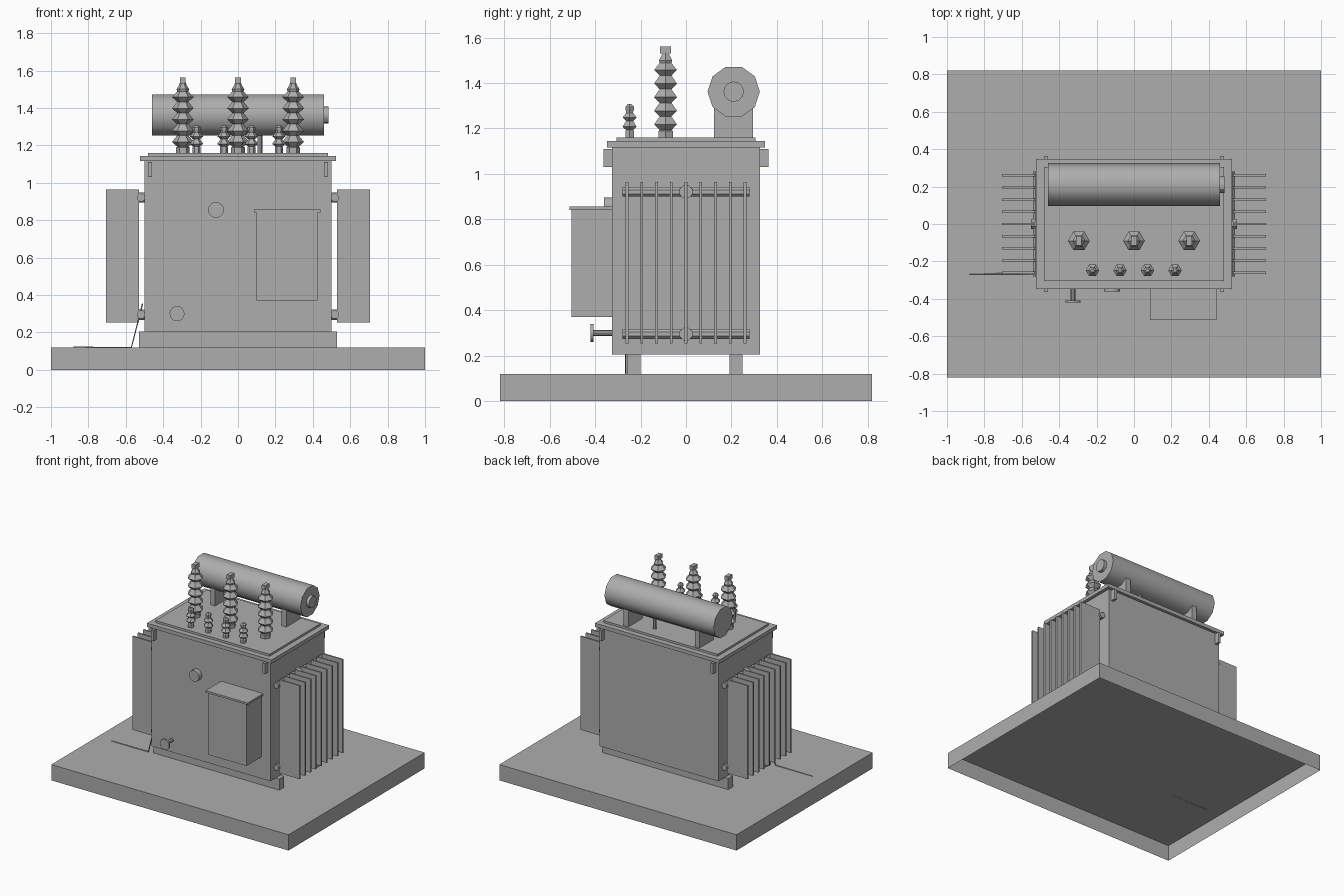
import bpy, bmesh, math
from mathutils import Matrix, Vector

default = bpy.data.objects.get("Cube")
if default:
    bpy.data.objects.remove(default, do_unlink=True)

GREY = (0.42, 0.42, 0.42, 1)
paint = bpy.data.materials.new("plain_grey")
paint.use_nodes = True
paint.diffuse_color = GREY
paint.node_tree.nodes["Principled BSDF"].inputs["Base Color"].default_value = GREY


def finish(name, bm, smooth_angle=None):
    mesh = bpy.data.meshes.new(name)
    bm.to_mesh(mesh)
    bm.free()
    mesh.materials.append(paint)
    if smooth_angle:
        for p in mesh.polygons:
            p.use_smooth = True
        mesh.set_sharp_from_angle(angle=math.radians(smooth_angle))
    obj = bpy.data.objects.new(name, mesh)
    bpy.context.collection.objects.link(obj)
    return obj


def box(name, x, y, z, open_bottom=False):
    """Box from (min, max) pairs on each axis."""
    size = Vector([b - a for a, b in (x, y, z)])
    mid = Vector([(a + b) / 2 for a, b in (x, y, z)])
    bm = bmesh.new()
    bmesh.ops.create_cube(bm, size=1, matrix=Matrix.Translation(mid) @ Matrix.Diagonal(size).to_4x4())
    if open_bottom:
        low = [f for f in bm.faces if f.normal.z < -0.9]
        bmesh.ops.delete(bm, geom=low, context='FACES_ONLY')
    return finish(name, bm)


def lathe(name, profile, start, axis='Z', sides=6, phase=0, smooth=None):
    """Revolve (radius, distance) points around an axis that begins at start."""
    turn = {'Z': Matrix.Identity(4),
            'X': Matrix.Rotation(math.pi / 2, 4, 'Y'),
            'Y': Matrix.Rotation(-math.pi / 2, 4, 'X')}[axis]
    bm = bmesh.new()
    rings = []
    for r, h in profile:
        angles = [math.radians(phase) + math.tau * i / sides for i in range(sides)]
        rings.append([bm.verts.new((r * math.cos(a), r * math.sin(a), h)) for a in angles])
    for lower, upper in zip(rings, rings[1:]):
        for i in range(sides):
            j = (i + 1) % sides
            bm.faces.new((lower[i], lower[j], upper[j], upper[i]))
    bm.faces.new(rings[0][::-1])
    bm.faces.new(rings[-1])
    bmesh.ops.transform(bm, matrix=Matrix.Translation(start) @ turn, verts=bm.verts)
    bmesh.ops.recalc_face_normals(bm, faces=bm.faces)
    return finish(name, bm, smooth)


def cylinder(name, r, length, start, axis='Z', sides=16, phase=0, smooth=30):
    return lathe(name, [(r, 0), (r, length)], start, axis, sides, phase, smooth)


def sheds(base_r, base_h, core_r, shed_r, count, pitch):
    """Profile of an insulator: a plain foot, then a stack of double cones."""
    points = [(base_r, 0), (base_r, base_h)]
    for i in range(count):
        z = base_h + pitch * i
        points += [(core_r, z + 0.005), (shed_r, z + pitch * 0.5)]
    return points + [(core_r, base_h + pitch * count)]


# Foundation slab, skids, tank and stepped lid
box("foundation_slab", (-1, 1), (-0.82, 0.82), (0, 0.12), open_bottom=True)
for label, y in (("front", -0.23), ("back", 0.22)):
    box(label + "_skid", (-0.53, 0.53), (y - 0.029, y + 0.029), (0.12, 0.205))
box("tank", (-0.5, 0.5), (-0.325, 0.325), (0.205, 1.116))
box("lid_flange", (-0.525, 0.525), (-0.347, 0.347), (1.116, 1.144))
box("lid_top", (-0.48, 0.48), (-0.306, 0.306), (1.144, 1.16))

# Lifting lugs at the four corners
for x in (-0.47, 0.47):
    for y in (-0.343, 0.343):
        box("lifting_lug", (x - 0.01, x + 0.01), (y - 0.02, y + 0.02), (1.03, 1.11))

# Radiator banks on both sides
for side, label in ((1, "left"), (-1, "right")):
    for i in range(9):
        y = (i - 4) * 0.065
        box(label + "_radiator_fin", sorted((side * 0.53, side * 0.705)),
            (y - 0.006, y + 0.006), (0.253, 0.965))
    for z in (0.295, 0.921):
        cylinder(label + "_radiator_header", 0.023, 0.56, (side * 0.518, -0.28, z), 'Y', 8, 22.5)
        cylinder(label + "_radiator_stub", 0.03, 0.07, (side * 0.515 - 0.035, 0, z), 'X', 8, 22.5)

# Oil conservator with end gauge, supports and pipe
cylinder("conservator", 0.115, 0.92, (-0.46, 0.21, 1.362), 'X', 10, 18, 40)
cylinder("conservator_gauge", 0.045, 0.024, (0.46, 0.21, 1.362), 'X', 12)
for x in (-0.3, 0.3):
    box("conservator_support", (x - 0.02, x + 0.02), (0.124, 0.294), (1.16, 1.29))
cylinder("conservator_pipe", 0.013, 0.12, (0.117, 0.21, 1.155), sides=8)

# High voltage bushings
tall = sheds(0.037, 0.028, 0.03, 0.058, 5, 0.06)
tall += [(0.034, 0.34), (0.02, 0.362), (0.016, 0.375)]
for x in (-0.295, 0, 0.295):
    lathe("high_voltage_bushing", tall, (x, -0.09, 1.16))
    box("bushing_terminal", (x - 0.015, x + 0.015), (-0.115, -0.065), (1.53, 1.562))

# Low voltage bushings
short = sheds(0.022, 0.028, 0.018, 0.036, 2, 0.04)
short += [(0.018, 0.115), (0.022, 0.125), (0.022, 0.135), (0.01, 0.147)]
for i in range(4):
    lathe("low_voltage_bushing", short, (-0.222 + i * 0.147, -0.248, 1.16))

# Control cabinet with overhanging roof
box("control_cabinet", (0.1, 0.425), (-0.505, -0.325), (0.37, 0.842))
box("cabinet_roof", (0.086, 0.44), (-0.513, -0.325), (0.842, 0.857))

# Front gauge and drain valve
cylinder("front_gauge", 0.042, 0.04, (-0.118, -0.362, 0.855), 'Y')
cylinder("valve_stem", 0.013, 0.09, (-0.326, -0.412, 0.3), 'Y', 8)
cylinder("valve_wheel", 0.04, 0.012, (-0.326, -0.42, 0.3), 'Y')

# Earthing strap from tank to slab
curve = bpy.data.curves.new("earthing_strap", 'CURVE')
curve.dimensions = '3D'
curve.bevel_depth = 0.004
curve.bevel_resolution = 1
curve.use_fill_caps = True
path = curve.splines.new('POLY')
path.points.add(2)
for point, (x, z) in zip(path.points, ((-0.51, 0.355), (-0.57, 0.12), (-0.88, 0.12))):
    point.co = (x, -0.265, z, 1)
curve.materials.append(paint)
bpy.context.collection.objects.link(bpy.data.objects.new("earthing_strap", curve))
